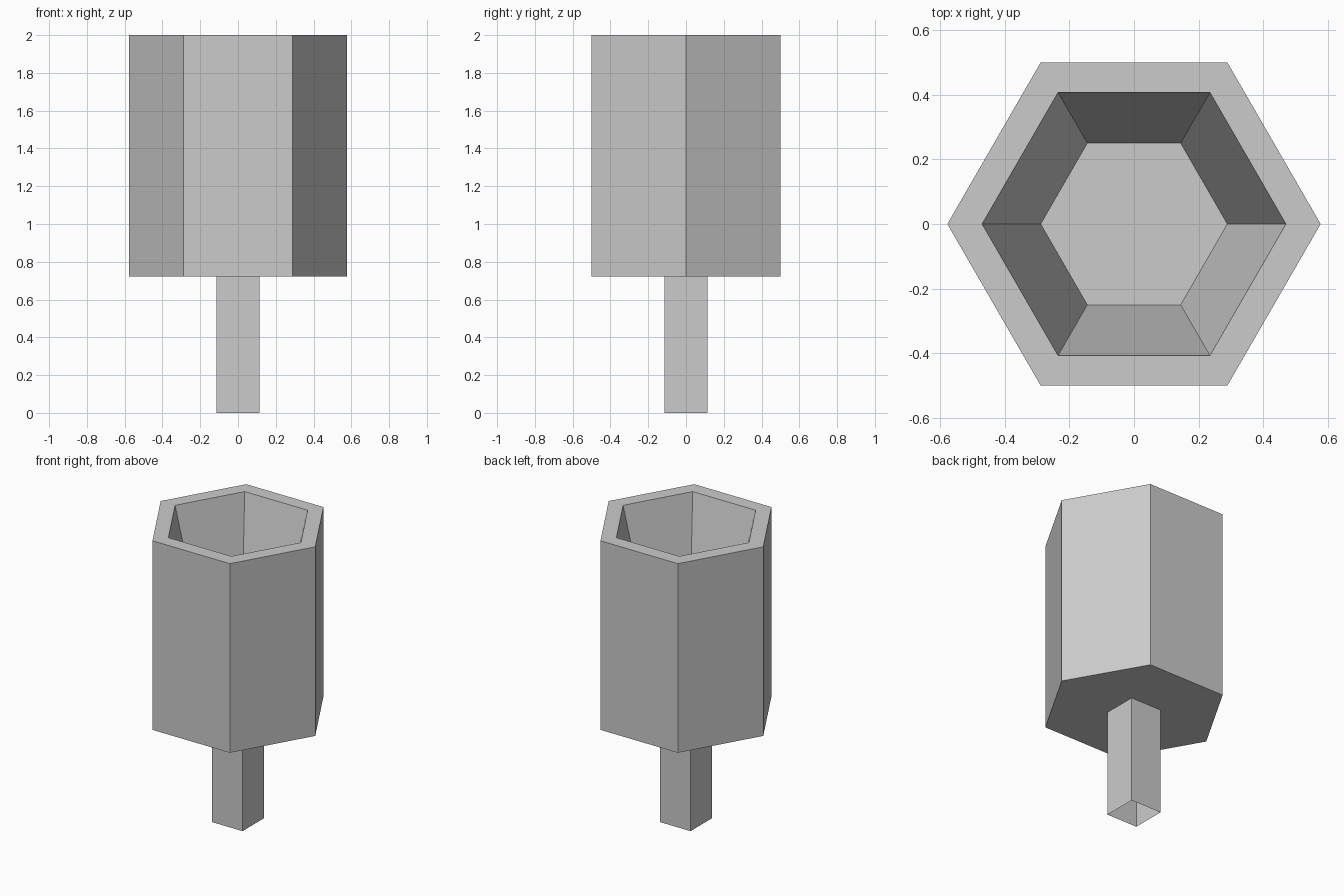
import bpy, bmesh, math

if "Cube" in bpy.data.objects:
    bpy.data.objects.remove(bpy.data.objects["Cube"])


def make_tube(name, sides, rings, turn=0.0, cap_start=False, cap_end=False):
    """Skin a stack of (radius, z) rings; optionally cap the first and last."""
    bm = bmesh.new()
    loops = []
    for r, z in rings:
        angles = [turn + math.tau * i / sides for i in range(sides)]
        loops.append([bm.verts.new((r * math.cos(a), r * math.sin(a), z)) for a in angles])
    for lo, hi in zip(loops, loops[1:]):
        for i in range(sides):
            j = (i + 1) % sides
            bm.faces.new((lo[i], lo[j], hi[j], hi[i]))
    if cap_start:
        bm.faces.new(loops[0][::-1])
    if cap_end:
        bm.faces.new(loops[-1])
    mesh = bpy.data.meshes.new(name)
    bm.to_mesh(mesh)
    bm.free()
    obj = bpy.data.objects.new(name, mesh)
    bpy.context.collection.objects.link(obj)
    return obj


JOINT_Z = 0.723
HEX_R = 0.5 / math.cos(math.pi / 6)

# Hexagonal cup: outer wall, flat rim, tapering recess and its floor
make_tube("hexagonal_cup", 6,
          [(HEX_R, JOINT_Z), (HEX_R, 2.0), (0.47, 2.0), (HEX_R / 2, 1.27)],
          cap_start=True, cap_end=True)

# Square stem, open at the bottom
make_tube("square_stem", 4,
          [(0.115 * math.sqrt(2), 0.0), (0.115 * math.sqrt(2), JOINT_Z)],
          turn=math.pi / 4)
